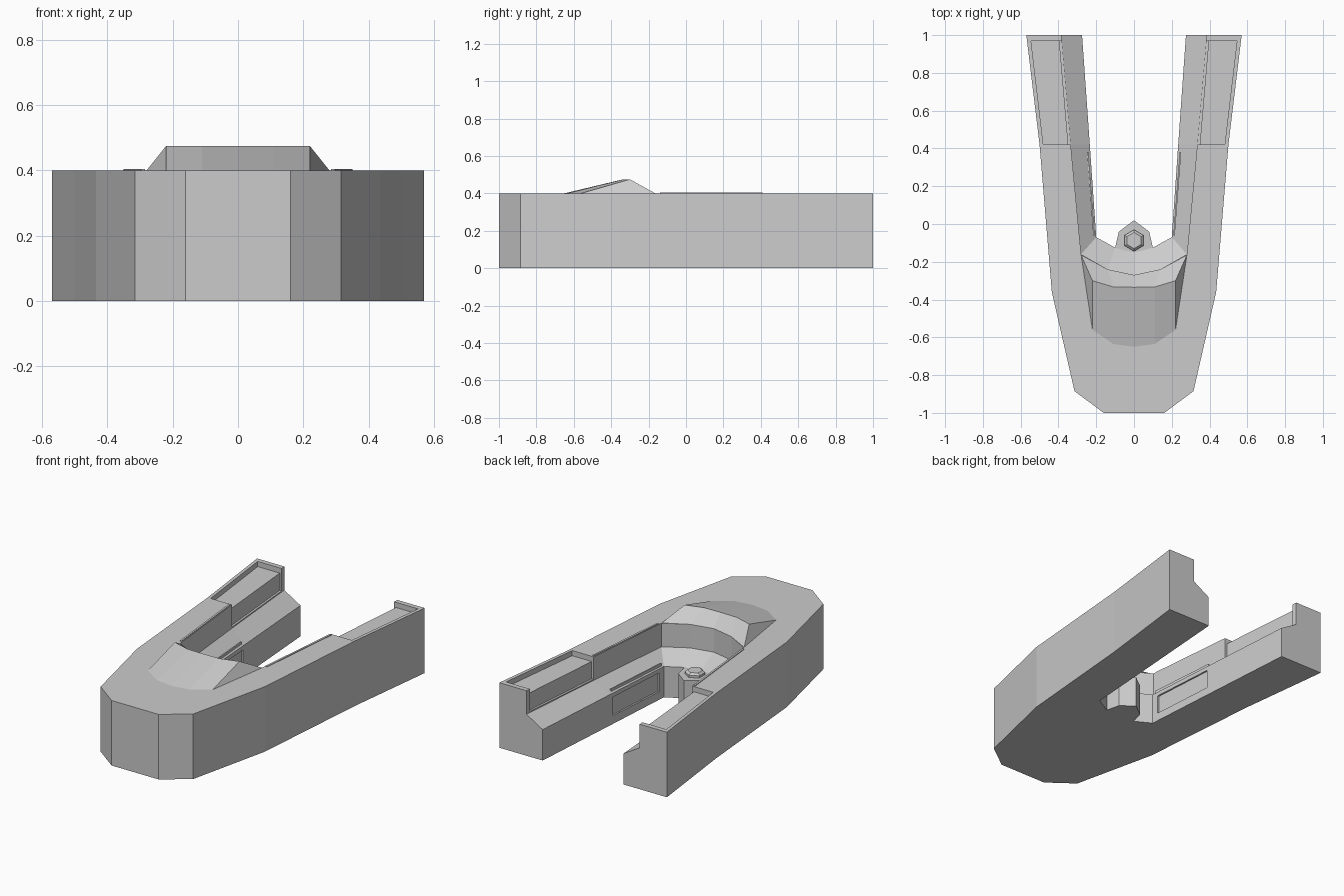
import bpy, bmesh

if "Cube" in bpy.data.objects:
    bpy.data.objects.remove(bpy.data.objects["Cube"])


def finish(name, bm):
    bmesh.ops.remove_doubles(bm, verts=bm.verts, dist=1e-5)
    bmesh.ops.dissolve_degenerate(bm, dist=1e-5, edges=bm.edges)
    bmesh.ops.recalc_face_normals(bm, faces=bm.faces)
    me = bpy.data.meshes.new(name)
    bm.to_mesh(me)
    bm.free()
    ob = bpy.data.objects.new(name, me)
    bpy.context.collection.objects.link(ob)
    return ob


def loft(bm, rows, closed):
    """Skin quads between equal-length rows of points."""
    vs = [[bm.verts.new(p) for p in r] for r in rows]
    n = len(rows[0])
    for a, b in zip(vs, vs[1:]):
        for i in range(n if closed else n - 1):
            j = (i + 1) % n
            bm.faces.new((a[i], a[j], b[j], b[i]))
    return vs


def prisms(name, pts, z0, z1):
    """Vertical prism from a plan outline, on both sides of the centre."""
    bm = bmesh.new()
    for s in (1, -1):
        vs = loft(bm, [[(s * x, y, z) for x, y in pts] for z in (z0, z1)], True)
        for r in vs:
            bm.faces.new(r)
    return finish(name, bm)


def both(rows):
    """Mirror the rows across x = 0; the last row lies on the centre line."""
    return rows + [[(-x, y, z) for x, y, z in r] for r in rows[-2::-1]]


# Hull: stations of outer edge, upper wall, end of sloping ledge, inner edge
stations = [
    ((.57, 1), (.385, 1), (.275, 1), (.275, 1)),
    ((.50, .42), (.335, .42), (.234, .42), (.234, .42)),
    ((.435, -.36), (.28, -.16), (.2, -.07), (.2, -.07)),
    ((.315, -.885), (.14, -.24), (.1, -.125), (.1, -.125)),
    ((.16, -1), (.07, -.255), (.05, -.14), (.08, -.04)),
    ((0, -1), (0, -.27), (0, -.15), (0, .02)),
]
rows = [[(*o, 0), (*o, .4), (*w, .4), (*w, .255), (*l, .19), (*i, .19), (*i, 0)]
        for o, w, l, i in stations]
bm = bmesh.new()
vs = loft(bm, both(rows), True)
for end in (vs[0], vs[-1]):
    bm.faces.new(end)
hull = finish("hull", bm)

# Recesses: arm top, arm upper wall, inner side panel
cutters = [
    prisms("top_recess", [(.48, .42), (.545, .97), (.34, .97), (.29, .42)], .368, .5),
    prisms("wall_recess", [(.348, .42), (.395, .97), (.34, .97), (.29, .42)], .262, .5),
    prisms("side_recess", [(.241, .38), (.213, -.03), (.15, -.03), (.15, .38)], .05, .165),
]
bpy.context.view_layer.objects.active = hull
for c in cutters:
    m = hull.modifiers.new(c.name, 'BOOLEAN')
    m.operation = 'DIFFERENCE'
    m.solver = 'EXACT'
    m.object = c
    bpy.ops.object.modifier_apply(modifier=m.name)
for c in cutters:
    bpy.data.objects.remove(c)

# Raised cowl over the bow deck: long front ramp, crest, steep back
rows = [
    [(.22, -.56, .4), (.22, -.30, .475), (.28, -.165, .4)],
    [(.11, -.635, .4), (.11, -.333, .475), (.14, -.24, .4)],
    [(0, -.65, .4), (0, -.335, .475), (0, -.27, .4)],
]
bm = bmesh.new()
vs = loft(bm, both(rows), False)
for end in (vs[0], vs[-1]):
    bm.faces.new(end)
finish("bow_cowl", bm)

# Low six-sided knob on the small inner platform
bm = bmesh.new()
outline = [(0, -.03), (.05, -.06), (.05, -.115), (0, -.145), (-.05, -.115), (-.05, -.06)]
rings = [[(x * k, -.088 + (y + .088) * k, z) for x, y in outline]
         for k, z in ((1, .185), (1, .203), (.75, .215))]
vs = loft(bm, rings, True)
bm.faces.new(vs[-1])
finish("platform_knob", bm)

# Thin trim strips along the arm ledges and deck edge
prisms("ledge_trim", [(.250, .38), (.242, .38), (.208, -.06), (.216, -.06)], .18, .212)
prisms("deck_trim", [(.350, .41), (.338, .41), (.285, -.14), (.297, -.14)], .39, .404)
